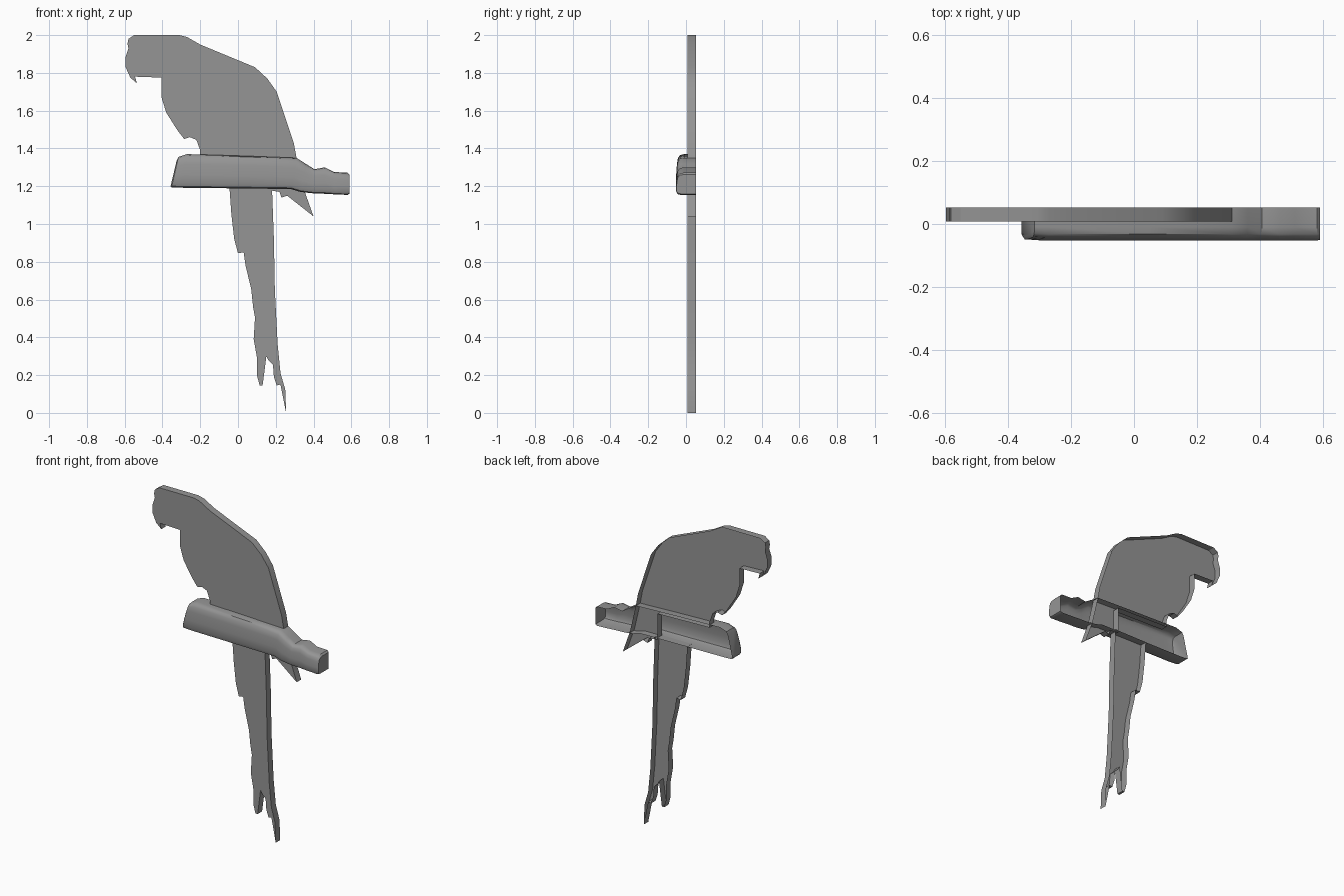
import bpy
import bmesh
from math import radians

FRONT, BACK = 0.008, 0.052

cube = bpy.data.objects.get("Cube")
if cube:
    bpy.data.objects.remove(cube, do_unlink=True)

grey = bpy.data.materials.new("plain_grey")
grey.use_nodes = True
colour = (0.3, 0.3, 0.3, 1)
grey.diffuse_color = colour
grey.node_tree.nodes["Principled BSDF"].inputs["Base Color"].default_value = colour


def finish(name, mesh_data, angle):
    """Turn a bmesh into a shaded object with the grey material."""
    mesh = bpy.data.meshes.new(name)
    mesh_data.to_mesh(mesh)
    mesh_data.free()
    mesh.materials.append(grey)
    part = bpy.data.objects.new(name, mesh)
    bpy.context.collection.objects.link(part)
    bpy.ops.object.select_all(action="DESELECT")
    part.select_set(True)
    bpy.context.view_layer.objects.active = part
    bpy.ops.object.shade_smooth_by_angle(angle=radians(angle))
    return part


def bridge(mesh_data, first, second, closed):
    """Join two equally long rows of vertices with quads."""
    count = len(first)
    for i in range(count if closed else count - 1):
        j = (i + 1) % count
        mesh_data.faces.new((first[i], first[j], second[j], second[i]))


def relief(name, outline):
    """Flat front with side walls, open at the back; outline runs clockwise."""
    mesh_data = bmesh.new()
    front = [mesh_data.verts.new((x, FRONT, z)) for x, z in outline]
    back = [mesh_data.verts.new((x, BACK, z)) for x, z in outline]
    mesh_data.faces.new(front[::-1])
    bridge(mesh_data, front, back, closed=True)
    return finish(name, mesh_data, 30)


# Head, back, wing tip passing behind the branch, chest and beak
crown_and_back = [
    (-.58, 1.98), (-.55, 2), (-.31, 2), (-.27, 1.99), (-.2, 1.95), (.09, 1.83),
    (.155, 1.77), (.205, 1.7), (.295, 1.43), (.31, 1.35)]
wing_tip = [
    (.35, 1.18), (.4, 1.04), (.26, 1.15), (.23, 1.14), (.22, 1.17),
    (.16, 1.18), (.16, 1.34)]
chest = [
    (-.2, 1.35), (-.2, 1.39), (-.22, 1.445), (-.255, 1.46), (-.285, 1.45),
    (-.32, 1.495), (-.38, 1.59), (-.405, 1.67), (-.405, 1.775)]
beak = [
    (-.545, 1.78), (-.535, 1.745), (-.57, 1.775), (-.595, 1.83),
    (-.595, 1.885), (-.58, 1.93), (-.585, 1.955)]
relief("bird_body", crown_and_back + wing_tip + chest + beak)

# Long tail hanging below the branch, with a forked end
tail_right = [
    (.18, 1.19), (.19, .92), (.195, .65), (.21, .36), (.225, .21), (.25, .125),
    (.255, 0)]
tail_fork = [
    (.225, .15), (.205, .145), (.19, .19), (.185, .255), (.16, .28), (.15, .3),
    (.14, .22), (.13, .145), (.115, .145), (.1, .2)]
tail_left = [
    (.1, .295), (.083, .39), (.09, .505), (.08, .56), (.07, .655), (.04, .78),
    (.03, .85), (0, .845), (-.02, .92), (-.035, 1.05), (-.045, 1.19)]
relief("bird_tail", tail_right + tail_fork + tail_left)

# Branch: one rounded section lofted along x, open at the back
section = [  # depth, height from bottom to top
    (BACK, 1), (-.01, 1), (-.032, .97), (-.043, .88), (-.048, .7),
    (-.052, .4), (-.052, .15), (-.045, .04), (-.03, 0), (BACK, 0)]
stations = [  # x at top, x at bottom, top, bottom, depth scale
    (-.325, -.357, 1.335, 1.2, .75), (-.315, -.352, 1.355, 1.194, .93),
    (-.27, -.3, 1.37, 1.192, 1), (.05, .05, 1.36, 1.188, 1),
    (.31, .28, 1.35, 1.185, 1), (.36, .33, 1.318, 1.17, 1),
    (.405, .39, 1.29, 1.163, 1), (.46, .46, 1.3, 1.16, 1),
    (.51, .51, 1.275, 1.157, 1), (.58, .58, 1.272, 1.154, 1),
    (.59, .59, 1.262, 1.16, .97)]
branch = bmesh.new()
rows = []
for x_top, x_bottom, top, bottom, depth in stations:
    row = []
    for y, t in section:
        x = x_bottom + (x_top - x_bottom) * t
        z = bottom + (top - bottom) * t
        row.append(branch.verts.new((x, y if y > 0 else y * depth, z)))
    rows.append(row)
for first, second in zip(rows, rows[1:]):
    bridge(branch, first, second, closed=False)
branch.faces.new(rows[0])
branch.faces.new(rows[-1][::-1])
bmesh.ops.recalc_face_normals(branch, faces=branch.faces)
finish("branch", branch, 40)
